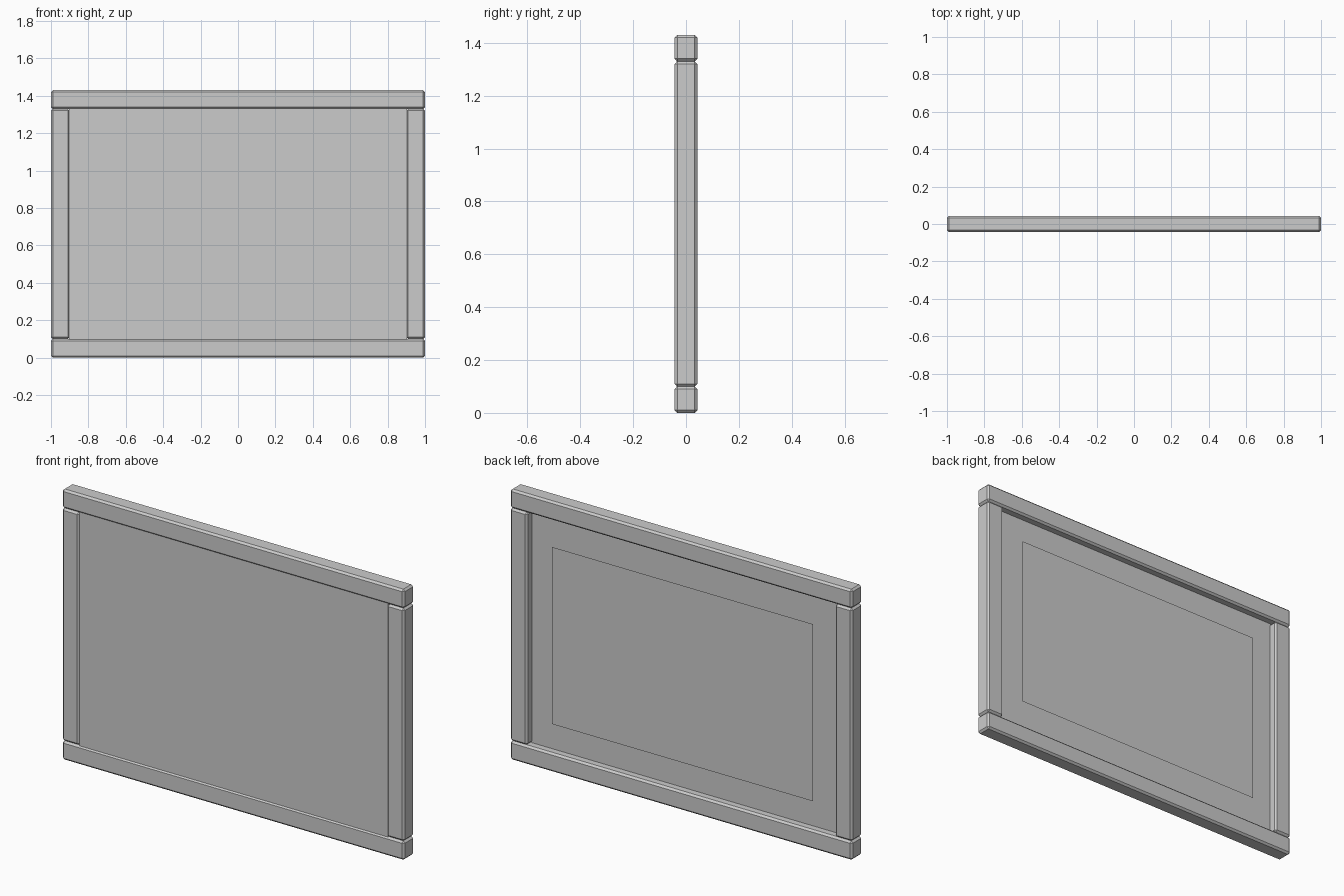
import bpy
import bmesh

if "Cube" in bpy.data.objects:
    bpy.data.objects.remove(bpy.data.objects["Cube"])

# One plain grey for the whole model
grey = bpy.data.materials.new("plain_grey")
grey.diffuse_color = (0.6, 0.6, 0.6, 1)
grey.use_nodes = True
grey.node_tree.nodes["Principled BSDF"].inputs["Base Color"].default_value = grey.diffuse_color

WIDTH, HEIGHT, DEPTH = 2.0, 1.43, 0.086
BAR, BEVEL = 0.10, 0.01


def finish(name, bm):
    mesh = bpy.data.meshes.new(name)
    bm.to_mesh(mesh)
    bm.free()
    mesh.materials.append(grey)
    obj = bpy.data.objects.new(name, mesh)
    bpy.context.collection.objects.link(obj)
    return obj


def box(name, center, size, bevel=0.0):
    bm = bmesh.new()
    bmesh.ops.create_cube(bm, size=1)
    bmesh.ops.scale(bm, vec=size, verts=bm.verts)
    bmesh.ops.translate(bm, vec=center, verts=bm.verts)
    obj = finish(name, bm)
    if bevel:
        mod = obj.modifiers.new("chamfer", "BEVEL")
        mod.width = bevel
        mod.segments = 1
    return obj


# Full-width rails; the chamfers leave V grooves where the bars meet
box("bottom_rail", (0, 0, BAR / 2), (WIDTH, DEPTH, BAR), BEVEL)
box("top_rail", (0, 0, HEIGHT - BAR / 2), (WIDTH, DEPTH, BAR), BEVEL)

# Upright stiles between the rails
for side, label in ((-1, "left_stile"), (1, "right_stile")):
    box(label, (side * (WIDTH - BAR) / 2, 0, HEIGHT / 2),
        (BAR, DEPTH, HEIGHT - 2 * BAR), BEVEL)

# Front panel, just behind the frame face and deeply recessed at the back
box("front_panel", (0, -0.018, HEIGHT / 2),
    (WIDTH - 2 * BAR + 0.006, 0.036, HEIGHT - 2 * BAR + 0.006))

# Thin backing sheet held clear of the panel
bm = bmesh.new()
corners = [(0.763, 0.247), (-0.763, 0.247), (-0.763, 1.183), (0.763, 1.183)]
bm.faces.new([bm.verts.new((x, 0.03, z)) for x, z in corners])
bm.normal_update()
sheet = finish("backing_sheet", bm)
